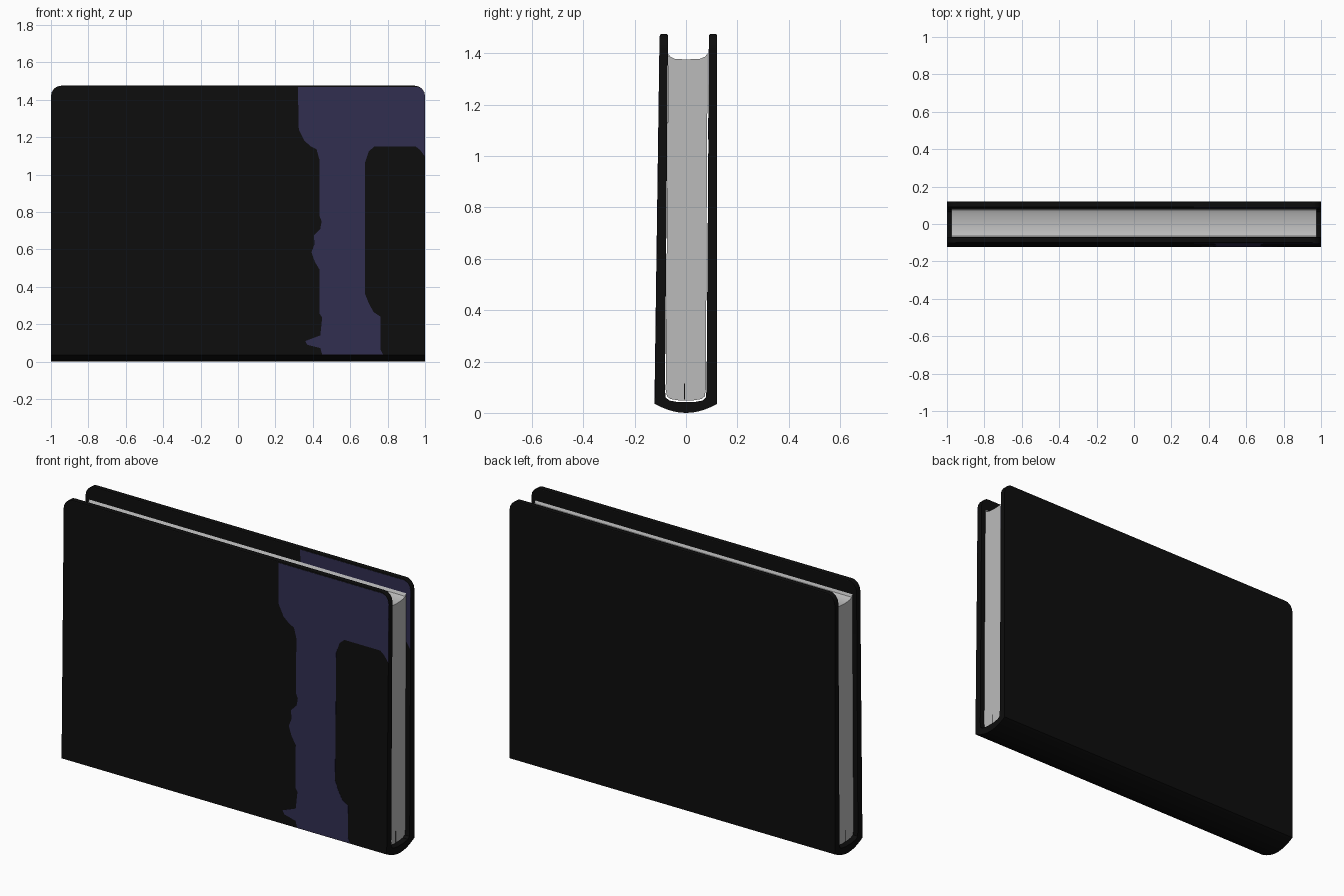
import bpy, bmesh, math

if "Cube" in bpy.data.objects:
    bpy.data.objects.remove(bpy.data.objects["Cube"])


def material(name, rgb):
    m = bpy.data.materials.new(name)
    m.diffuse_color = (*rgb, 1)
    m.use_nodes = True
    m.node_tree.nodes["Principled BSDF"].inputs["Base Color"].default_value = m.diffuse_color
    return m


BLACK = material("cover_black", (0.004, 0.004, 0.004))
PURPLE = material("dark_purple", (0.030, 0.027, 0.080))
PAPER = material("paper_grey", (0.50, 0.50, 0.50))


def finish(bm, name, mat):
    bmesh.ops.recalc_face_normals(bm, faces=bm.faces)
    me = bpy.data.meshes.new(name)
    bm.to_mesh(me)
    bm.free()
    me.materials.append(mat)
    ob = bpy.data.objects.new(name, me)
    bpy.context.collection.objects.link(ob)
    bpy.ops.object.select_all(action='DESELECT')
    bpy.context.view_layer.objects.active = ob
    ob.select_set(True)
    bpy.ops.object.shade_smooth_by_angle(angle=math.radians(30))
    return ob


def prism(points, offset):
    """Closed polygon of 3D points, extruded by the offset vector."""
    bm = bmesh.new()
    face = bm.faces.new([bm.verts.new(p) for p in points])
    new = bmesh.ops.extrude_face_region(bm, geom=[face])["geom"]
    bmesh.ops.translate(bm, vec=offset, verts=[v for v in new if isinstance(v, bmesh.types.BMVert)])
    return bm


def span(a, b, t):
    return a + (b - a) * t


TOP = 1.475
# ---- cover: both boards and the rounded spine as one U profile (y, z)
outer = [(-0.102, TOP), (-0.122, 0.035)]
outer += [(0.12 * s, 0.035 * abs(s) ** 2) for s in (-0.8, -0.6, -0.4, -0.2, 0, 0.2, 0.4, 0.6, 0.8)]
outer += [(0.121, 0.035), (0.121, TOP)]
inner = [(0.090, TOP), (0.080, 0.09), (0.077, 0.06), (0.065, 0.048), (0.03, 0.042),
         (-0.03, 0.042), (-0.065, 0.048), (-0.079, 0.06), (-0.082, 0.09), (-0.070, TOP)]
bm = prism([(-1, y, z) for y, z in outer + inner], (2, 0, 0))
# rounded top corners of the boards
corners = [e for e in bm.edges if all(v.co.z > 1.4 for v in e.verts)
           and abs(e.verts[0].co.x - e.verts[1].co.x) < 0.01]
bmesh.ops.bevel(bm, geom=corners, offset=0.055, segments=4, profile=0.5, affect='EDGES')
# small softening along the top rim
rim = [e for e in bm.edges if all(v.co.z > TOP - 0.001 for v in e.verts)
       and abs(e.verts[0].co.x - e.verts[1].co.x) > 0.5]
bmesh.ops.bevel(bm, geom=rim, offset=0.007, segments=2, profile=0.5, affect='EDGES')
finish(bm, "book_cover", BLACK)

# ---- page block: hollow fore-edge on top, rounded at the spine
pages = [(-0.069, 1.402), (-0.063, 1.388), (-0.045, 1.379), (0.0, 1.376), (0.055, 1.379),
         (0.076, 1.388), (0.084, 1.402), (0.077, 0.09), (0.073, 0.064), (0.06, 0.054),
         (0.03, 0.049), (-0.03, 0.049), (-0.06, 0.054), (-0.074, 0.064), (-0.079, 0.09)]
finish(prism([(-0.975, y, z) for y, z in pages], (1.95, 0, 0)), "page_block", PAPER)

# ---- short dark crease near the spine at both page ends
for side, name in ((-1, "left_crease"), (1, "right_crease")):
    strip = [(-0.007, 0.052), (-0.004, 0.052), (-0.004, 0.115), (-0.007, 0.115)]
    finish(prism([(side * 0.974, y, z) for y, z in strip], (side * 0.002, 0, 0)), name, BLACK)

# ---- purple patch outline (x, z)
patch = [(0.32, 1.468), (0.325, 1.24), (0.355, 1.18), (0.39, 1.15), (0.42, 1.135), (0.435, 1.08),
         (0.435, 0.78), (0.447, 0.75), (0.44, 0.71), (0.405, 0.675), (0.41, 0.63), (0.393, 0.585),
         (0.41, 0.535), (0.437, 0.49), (0.437, 0.255), (0.45, 0.235), (0.44, 0.14), (0.36, 0.11),
         (0.37, 0.09), (0.44, 0.072), (0.45, 0.037), (0.775, 0.037), (0.762, 0.065), (0.762, 0.24),
         (0.725, 0.265), (0.70, 0.31), (0.68, 0.36), (0.68, 1.065), (0.70, 1.125), (0.73, 1.15),
         (0.95, 1.15), (0.975, 1.13), (1.0, 1.095), (1.0, 1.42), (0.995, 1.441), (0.983, 1.459),
         (0.962, 1.468)]


def front_y(z):
    return span(-0.122, -0.102, (z - 0.035) / (TOP - 0.035))


def back_y(z):
    return span(0.080, 0.090, (z - 0.09) / (TOP - 0.09))


# patch on the front board, and its upper part on the inside of the back board
finish(prism([(x, front_y(z) + 0.001, z) for x, z in patch], (0, -0.002, 0)),
       "front_patch", PURPLE)
finish(prism([(x, back_y(z) + 0.001, z) for x, z in patch if z > 1.0], (0, -0.002, 0)),
       "inner_back_patch", PURPLE)
